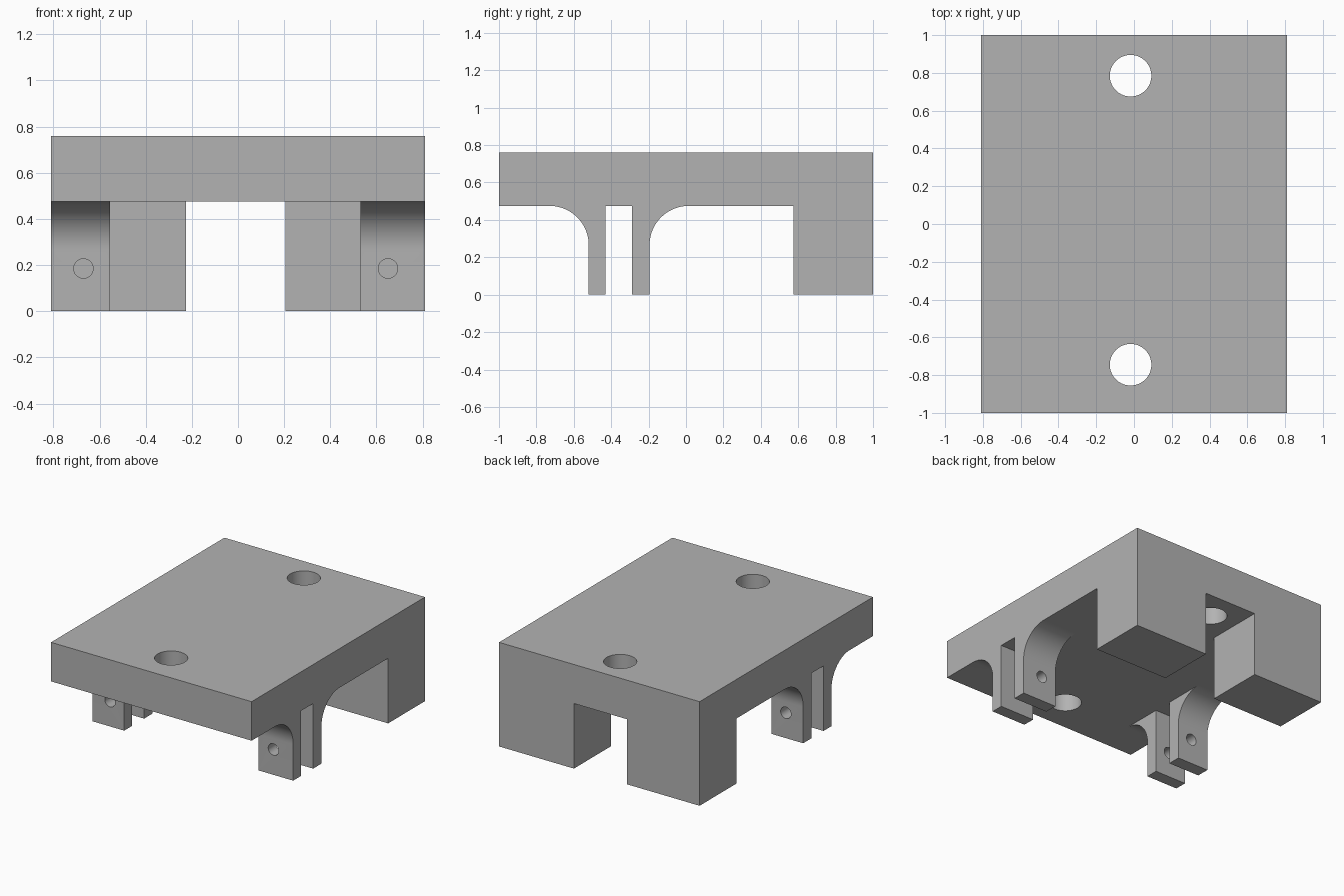
import bpy
import bmesh
from math import cos, sin, pi, radians
from mathutils import Matrix

cube = bpy.data.objects.get("Cube")
if cube:
    bpy.data.objects.remove(cube)

HALF_X, TOP, UNDER = 0.81, 0.76, 0.475
FILLET = 0.21

grey = bpy.data.materials.new("plain grey")
grey.use_nodes = True
grey.diffuse_color = (0.45, 0.45, 0.45, 1)
grey.node_tree.nodes["Principled BSDF"].inputs["Base Color"].default_value = grey.diffuse_color


def prism(name, points, vector):
    """Closed solid swept from a flat outline along a vector."""
    bm = bmesh.new()
    face = bm.faces.new([bm.verts.new(p) for p in points])
    swept = bmesh.ops.extrude_face_region(bm, geom=[face])
    verts = [g for g in swept["geom"] if isinstance(g, bmesh.types.BMVert)]
    bmesh.ops.translate(bm, verts=verts, vec=vector)
    return finish(name, bm)


def cylinder(name, radius, depth, place):
    bm = bmesh.new()
    bmesh.ops.create_cone(bm, cap_ends=True, segments=64, radius1=radius,
                          radius2=radius, depth=depth, matrix=place)
    return finish(name, bm)


def finish(name, bm):
    bmesh.ops.recalc_face_normals(bm, faces=bm.faces)
    mesh = bpy.data.meshes.new(name)
    bm.to_mesh(mesh)
    bm.free()
    mesh.materials.append(grey)
    obj = bpy.data.objects.new(name, mesh)
    bpy.context.collection.objects.link(obj)
    return obj


def arc(y, start, end, steps=20):
    """Quarter arc of a fillet centred below the plate."""
    angles = [start + (end - start) * i / steps for i in range(steps + 1)]
    return [(y + FILLET * cos(a), UNDER - FILLET + FILLET * sin(a)) for a in angles]


# Side outline: plate, filleted clevis legs and rear block
outline = [(-1, TOP), (-1, UNDER)]
outline += arc(-0.52 - FILLET, pi / 2, 0)
outline += [(-0.52, 0), (-0.43, 0), (-0.43, UNDER), (-0.29, UNDER), (-0.29, 0), (-0.195, 0)]
outline += arc(-0.195 + FILLET, pi, pi / 2)
outline += [(0.575, UNDER), (0.575, 0), (1, 0), (1, TOP)]
bracket = prism("mounting_bracket", [(-HALF_X, y, z) for y, z in outline], (2 * HALF_X, 0, 0))

# Central channel, wide between the clevises and narrow between the rear blocks
channel = [(-0.555, -1.1), (0.53, -1.1), (0.53, 0.575), (0.205, 0.575),
           (0.205, 1.1), (-0.225, 1.1), (-0.225, 0.575), (-0.555, 0.575)]
cutters = [prism("channel_cutter", [(x, y, -0.1) for x, y in channel], (0, 0, UNDER + 0.1))]

# Bolt holes through the plate
for y in (-0.745, 0.785):
    cutters.append(cylinder("bolt_hole_cutter", 0.11, 1, Matrix.Translation((-0.018, y, 0.7))))

# Pin holes through both legs of each clevis
for x in (-0.67, 0.65):
    place = Matrix.Translation((x, -0.36, 0.185)) @ Matrix.Rotation(radians(90), 4, "X")
    cutters.append(cylinder("pin_hole_cutter", 0.042, 0.5, place))

bpy.ops.object.select_all(action="DESELECT")
bracket.select_set(True)
bpy.context.view_layer.objects.active = bracket
for cutter in cutters:
    cutter.hide_render = True
    mod = bracket.modifiers.new("cut", "BOOLEAN")
    mod.operation, mod.solver, mod.object = "DIFFERENCE", "EXACT", cutter
    bpy.ops.object.modifier_apply(modifier=mod.name)
    bpy.data.objects.remove(cutter)

bpy.ops.object.shade_smooth_by_angle(angle=radians(30))
